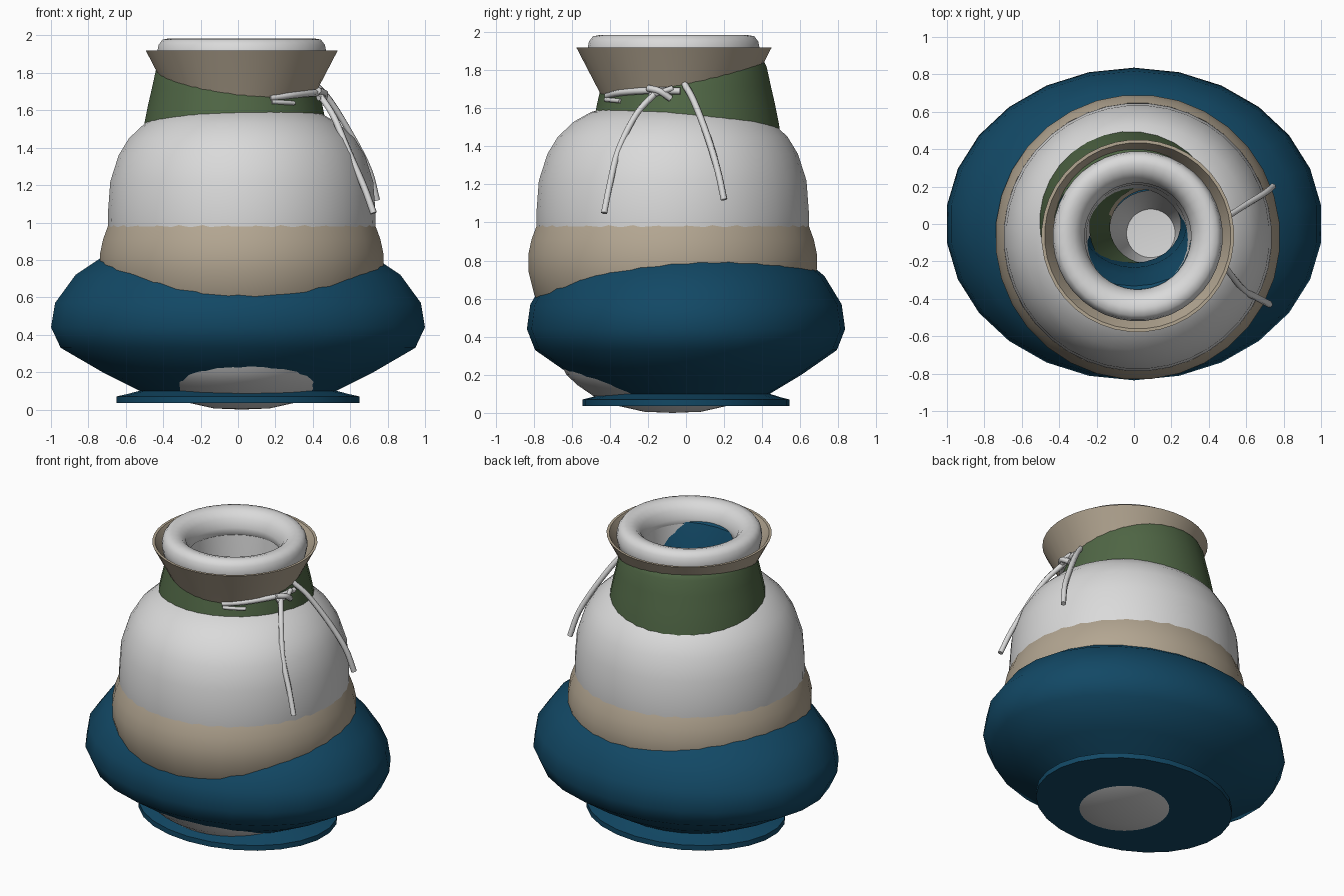
import bpy, bmesh, math
from mathutils import Vector

if "Cube" in bpy.data.objects:
    bpy.data.objects.remove(bpy.data.objects["Cube"])


def material(name, rgb):
    m = bpy.data.materials.new(name)
    m.diffuse_color = (*rgb, 1)
    m.use_nodes = True
    m.node_tree.nodes["Principled BSDF"].inputs["Base Color"].default_value = m.diffuse_color
    return m


BLUE = material("deep blue", (0.006, 0.065, 0.13))
GREEN = material("moss green", (0.08, 0.135, 0.06))
BEIGE = material("sand beige", (0.45, 0.38, 0.285))
WHITE = material("pale grey", (0.70, 0.70, 0.70))


def finish(name, bm, mat, angle=40):
    bmesh.ops.remove_doubles(bm, verts=bm.verts, dist=1e-5)
    bmesh.ops.recalc_face_normals(bm, faces=bm.faces)
    me = bpy.data.meshes.new(name)
    bm.to_mesh(me)
    bm.free()
    me.materials.append(mat)
    ob = bpy.data.objects.new(name, me)
    bpy.context.collection.objects.link(ob)
    bpy.ops.object.select_all(action='DESELECT')
    bpy.context.view_layer.objects.active = ob
    ob.select_set(True)
    bpy.ops.object.shade_smooth_by_angle(angle=math.radians(angle))
    return ob


def lathe(name, profile, mat, centre=(0, 0), segs=32, ys=1.0, closed=False, angle=40):
    """Turn a (radius, z) profile around a vertical axis."""
    bm = bmesh.new()
    rings = []
    for r, z in profile:
        ring = []
        for k in range(segs):
            a = (k + 0.5) * 2 * math.pi / segs
            ring.append(bm.verts.new((centre[0] + r * math.cos(a),
                                      centre[1] + r * ys * math.sin(a), z)))
        rings.append(ring)
    if closed:
        rings.append(rings[0])
    for lo, hi in zip(rings, rings[1:]):
        for k in range(segs):
            n = (k + 1) % segs
            bm.faces.new((lo[k], lo[n], hi[n], hi[k]))
    bmesh.ops.dissolve_degenerate(bm, dist=1e-5, edges=bm.edges)
    return finish(name, bm, mat, angle)


def cord(name, pts, width=0.018, sides=6):
    """Sweep a small polygon along a smooth path."""
    p = [Vector(q) for q in pts]
    ext = [2 * p[0] - p[1]] + p + [2 * p[-1] - p[-2]]
    path = []
    for i in range(1, len(ext) - 2):
        a, b, c, d = ext[i - 1:i + 3]
        for s in range(4):
            t = s / 4
            path.append(0.5 * (2 * b + (c - a) * t + (2 * a - 5 * b + 4 * c - d) * t * t
                               + (3 * b - a - 3 * c + d) * t ** 3))
    path.append(p[-1])
    bm = bmesh.new()
    rings = []
    for i, q in enumerate(path):
        tan = (path[min(i + 1, len(path) - 1)] - path[max(i - 1, 0)]).normalized()
        out = Vector((q.x, q.y, 0)).normalized()
        u = tan.cross(out).normalized()
        v = u.cross(tan)
        rings.append([bm.verts.new(q + width * (u * math.cos(k * 2 * math.pi / sides)
                                                + v * math.sin(k * 2 * math.pi / sides)))
                      for k in range(sides)])
    for lo, hi in zip(rings, rings[1:]):
        for k in range(sides):
            n = (k + 1) % sides
            bm.faces.new((lo[k], lo[n], hi[n], hi[k]))
    bm.faces.new(rings[0])
    bm.faces.new(rings[-1])
    return finish(name, bm, WHITE, 65)


BODY = (0.02, -0.07)

# Wide oval blue pot with its foot
lathe("oval_pot", [(0, 0.035), (0.655, 0.035), (0.655, 0.07), (0.60, 0.082), (0.53, 0.10),
                   (0.73, 0.20), (0.955, 0.33), (1.007, 0.44), (0.985, 0.57), (0.875, 0.72),
                   (0.74, 0.81), (0.60, 0.88), (0.45, 0.93)], BLUE, segs=26, ys=0.83)
lathe("oval_pot_neck", [(0.38, 1.65), (0.42, 1.83), (0.425, 1.87), (0.40, 1.86),
                        (0.33, 1.72), (0.28, 1.58), (0.25, 1.2)], BLUE, segs=26, ys=0.83)

# Round pale jar, poking through the pot near the foot
lathe("round_jar", [(0, 0), (0.15, 0.006), (0.28, 0.035), (0.42, 0.09), (0.50, 0.145),
                    (0.56, 0.20), (0.63, 0.34), (0.67, 0.5), (0.70, 0.75), (0.718, 0.98),
                    (0.717, 1.06), (0.705, 1.22), (0.66, 1.36), (0.605, 1.45), (0.52, 1.53),
                    (0.43, 1.58), (0.36, 1.60)], WHITE, BODY, 40)

# Beige belly band
lathe("belly_band", [(0.66, 0.50), (0.73, 0.62), (0.76, 0.74), (0.762, 0.83), (0.745, 0.91),
                     (0.721, 0.975), (0.70, 1.02)], BEIGE, BODY, 32)

# Green collar
lathe("green_collar", [(0.505, 1.42), (0.49, 1.52), (0.47, 1.62), (0.447, 1.72),
                       (0.425, 1.82), (0.41, 1.85), (0.38, 1.88)], GREEN, (-0.015, 0), 32)

# Flared beige funnel, with a thin wall
lathe("flared_funnel", [(0.36, 1.62), (0.395, 1.69), (0.515, 1.92), (0.498, 1.92),
                        (0.385, 1.72), (0.35, 1.62)], BEIGE, (0.02, -0.063), 40, closed=True)

# Rounded lip and the inner throat
lathe("rounded_lip", [(0.285, 1.84), (0.285, 1.88), (0.305, 1.935), (0.34, 1.972), (0.385, 1.985),
                      (0.425, 1.978), (0.446, 1.95), (0.455, 1.905), (0.445, 1.85),
                      (0.41, 1.81), (0.36, 1.795), (0.31, 1.81)],
      WHITE, (0.02, -0.065), 40, closed=True, angle=60)
lathe("throat", [(0.29, 1.85), (0.27, 1.6), (0.25, 1.1)], WHITE, (0.015, -0.06))
lathe("green_throat", [(0.31, 1.5), (0.20, 1.1)], GREEN, (0.07, -0.01))
lathe("beige_throat", [(0.235, 1.15), (0.215, 1.08)], BEIGE, (0.085, -0.03))
lathe("inner_cup", [(0.23, 1.08), (0.20, 0.6), (0.13, 0.2), (0, 0.19)], WHITE, (0.09, -0.05))

# Tied cord: two hanging ends, the wrap and the knot
cord("cord_end_front", [(0.43, -0.15, 1.69), (0.51, -0.26, 1.57), (0.59, -0.355, 1.38),
                        (0.67, -0.40, 1.20), (0.725, -0.43, 1.05)])
cord("cord_end_back", [(0.42, -0.01, 1.73), (0.50, 0.04, 1.64), (0.61, 0.11, 1.46),
                       (0.70, 0.165, 1.28), (0.742, 0.20, 1.12)])
cord("cord_wrap", [(0.17, -0.415, 1.665), (0.30, -0.34, 1.683), (0.42, -0.18, 1.693),
                   (0.45, -0.03, 1.69)])
cord("cord_wrap_low", [(0.18, -0.422, 1.645), (0.24, -0.39, 1.642), (0.30, -0.345, 1.638)], 0.012)
cord("knot_down", [(0.43, -0.20, 1.705), (0.465, -0.14, 1.69), (0.455, -0.08, 1.65)])
cord("knot_up", [(0.43, -0.19, 1.665), (0.46, -0.13, 1.685), (0.45, -0.07, 1.705)], 0.015)
